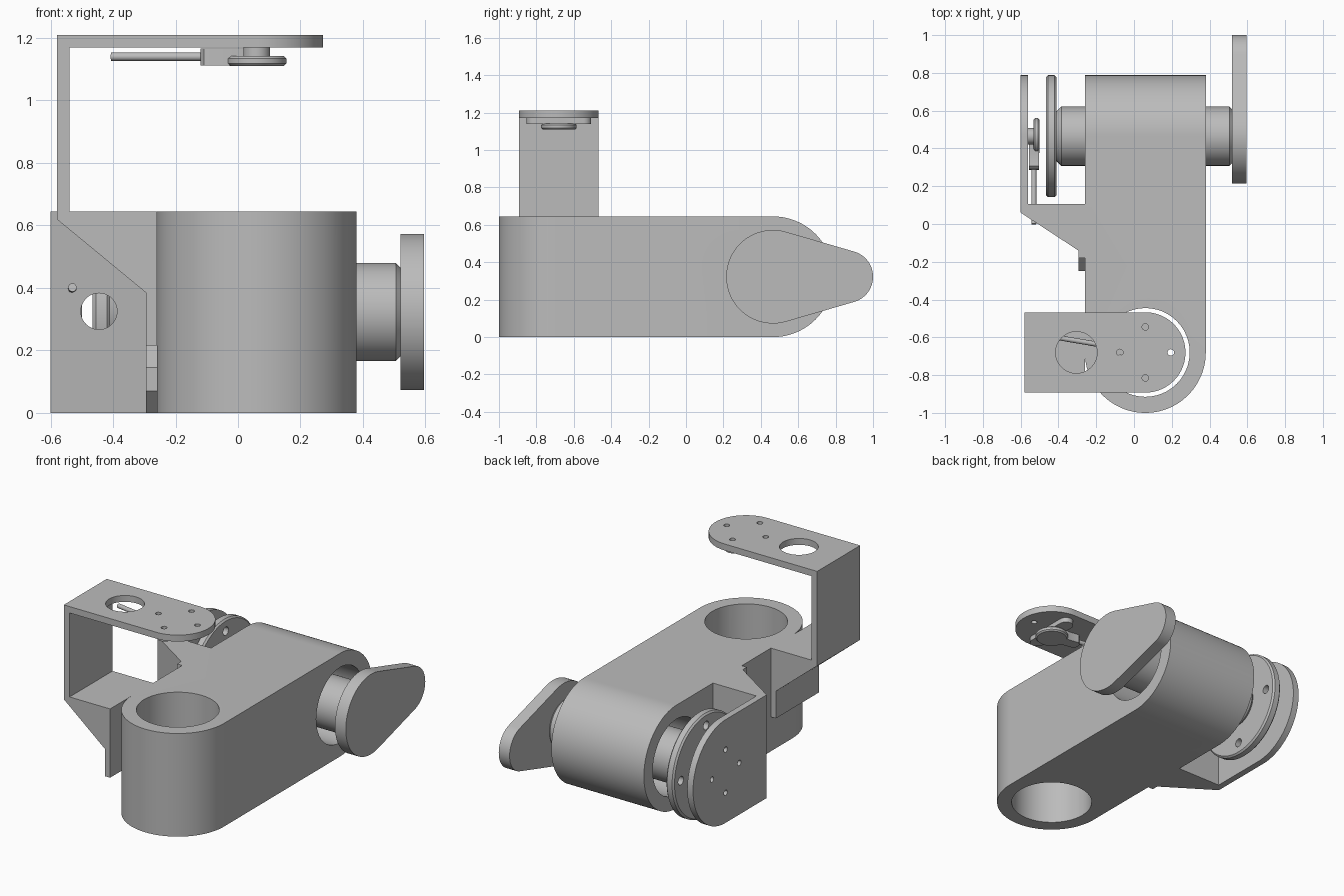
import bpy, bmesh, math
from mathutils import Vector

if "Cube" in bpy.data.objects:
    bpy.data.objects.remove(bpy.data.objects["Cube"], do_unlink=True)

grey = bpy.data.materials.new("machined_grey")
grey.use_nodes = True
colour = (0.5, 0.5, 0.5, 1)
grey.diffuse_color = colour
grey.node_tree.nodes["Principled BSDF"].inputs["Base Color"].default_value = colour

X, Y, Z = Vector((1, 0, 0)), Vector((0, 1, 0)), Vector((0, 0, 1))
ALONG_X, ALONG_Y, ALONG_Z = (Y, Z, X), (X, Z, Y), (X, Y, Z)
O = Vector((0, 0, 0))


def arc(cx, cy, r, start=0, end=360, n=64):
    """Points on an arc, in degrees; a full circle omits its repeated end."""
    count = n if end - start == 360 else n + 1
    angles = [math.radians(start + (end - start) * i / n) for i in range(count)]
    return [(cx + r * math.cos(a), cy + r * math.sin(a)) for a in angles]


def prism(name, pts, frame, lo, hi, origin=O, bevel=0):
    """Extrude a 2D profile along the third axis of a frame."""
    a, b, c = frame
    bm = bmesh.new()
    rings = [[bm.verts.new(origin + a * u + b * v + c * w) for u, v in pts]
             for w in (lo, hi)]
    caps = [bm.faces.new(ring) for ring in rings]
    for i in range(len(pts)):
        j = (i + 1) % len(pts)
        bm.faces.new((rings[0][i], rings[0][j], rings[1][j], rings[1][i]))
    bmesh.ops.recalc_face_normals(bm, faces=bm.faces)
    if bevel:
        edges = {e for cap in caps for e in cap.edges}
        bmesh.ops.bevel(bm, geom=list(edges), offset=bevel, segments=1, affect='EDGES')
    mesh = bpy.data.meshes.new(name)
    bm.to_mesh(mesh)
    bm.free()
    mesh.materials.append(grey)
    obj = bpy.data.objects.new(name, mesh)
    bpy.context.collection.objects.link(obj)
    return obj


def boolean(obj, tool, operation='DIFFERENCE'):
    bpy.context.view_layer.objects.active = obj
    mod = obj.modifiers.new("cut", 'BOOLEAN')
    mod.object, mod.operation, mod.solver = tool, operation, 'EXACT'
    bpy.ops.object.modifier_apply(modifier=mod.name)
    bpy.data.objects.remove(tool, do_unlink=True)


def drill(obj, u, v, r, frame, lo, hi):
    boolean(obj, prism("drill", arc(u, v, r, n=48), frame, lo, hi))


def four_holes(obj, u, v, pitch, r, frame, lo, hi):
    for hu, hv in arc(u, v, pitch, n=4):
        drill(obj, hu, hv, r, frame, lo, hi)


# joint centres: vertical bore (x, y) and horizontal bore (y, z)
VX, VY = 0.06, -0.68
HY, HZ, R = 0.465, 0.3225, 0.3225

# main body: two rounded outlines intersected, then bored
body = prism("body", arc(VX, VY, 0.32, 180, 360) + [(0.38, 0.9), (-0.26, 0.9)],
             ALONG_Z, 0, 0.645)
side = prism("side", arc(HY, HZ, R, -90, 90) + [(-1.2, 0.645), (-1.2, 0)],
             ALONG_X, -0.5, 0.5)
boolean(body, side, 'INTERSECT')
drill(body, VX, VY, 0.235, ALONG_Z, -0.1, 0.8)
drill(body, HY, HZ, 0.235, ALONG_X, -0.5, 0.5)

# shaft through the horizontal bore, with end lever and flange
prism("shaft", arc(HY, HZ, 0.157), ALONG_X, -0.41, 0.53, bevel=0.025)
tilt = math.degrees(math.acos((0.25 - 0.14) / 0.395))
prism("lever", arc(HY, HZ, 0.25, tilt, 360 - tilt) + arc(0.86, HZ, 0.14, -tilt, tilt),
      ALONG_X, 0.52, 0.595)
flange = prism("flange", arc(HY, HZ, R, n=96), ALONG_X, -0.465, -0.41, bevel=0.01)
four_holes(flange, HY, HZ, 0.25, 0.026, ALONG_X, -0.6, -0.3)

# upper bracket: strap, leg and gusset in one profile, with a rounded strap end
upper = prism("upper_bracket",
              [(0.4, 1.21), (-0.58, 1.21), (-0.58, 0.62), (-0.295, 0.385),
               (-0.295, 0.215), (-0.26, 0.215), (-0.26, 0.645), (-0.54, 0.645),
               (-0.54, 1.17), (0.4, 1.17)], ALONG_Y, -0.95, -0.4)
boolean(upper, prism("end", arc(VX, VY, 0.2125, -90, 90)
                     + [(-0.8, VY + 0.2125), (-0.8, VY - 0.2125)],
                     ALONG_Z, 0, 1.5), 'INTERSECT')
four_holes(upper, VX, VY, 0.135, 0.017, ALONG_Z, 1.1, 1.3)
drill(upper, -0.305, VY, 0.11, ALONG_Z, 1.1, 1.3)

# side bracket: round plate and web block
lower = prism("side_bracket",
              [(-0.6, 0.9), (-0.6, 0.06), (-0.295, -0.14), (-0.295, -0.18),
               (-0.26, -0.18), (-0.26, 0.105), (-0.56, 0.105), (-0.56, 0.9)],
              ALONG_Z, -0.1, 0.8)
boolean(lower, prism("end", arc(HY, HZ, R, -90, 90) + [(-0.5, 0.645), (-0.5, 0)],
                     ALONG_X, -0.8, 0), 'INTERSECT')
four_holes(lower, HY, HZ, 0.135, 0.017, ALONG_X, -0.7, -0.5)
drill(lower, -0.445, 0.325, 0.058, ALONG_Y, -0.4, 0.3)
prism("bracket_foot", [(-0.18, 0.215), (-0.25, 0.145), (-0.25, 0.07), (-0.18, 0)],
      ALONG_X, -0.295, -0.255)


def sensor(prefix, origin, arm, across, out):
    """Round sensor with a cross bar, a neck and a slanted rod."""
    prism(prefix + "_cross_bar", arc(0, 0.13, 0.043, 0, 180, 16)
          + arc(0, -0.13, 0.043, 180, 360, 16), (arm, across, out), 0, 0.03, origin)
    prism(prefix + "_disc", arc(0, 0, 0.095, n=48), (arm, across, out),
          0.028, 0.06, origin, bevel=0.008)
    along = (arm + across * 0.17).normalized()
    cross = (across - arm * 0.17).normalized()
    prism(prefix + "_neck", [(0, 0.07), (0.1, 0.035), (0.165, 0.035), (0.18, 0.015),
                             (0.18, -0.015), (0.165, -0.035), (0.1, -0.035), (0, -0.07)],
          (along, cross, out), 0.004, 0.058, origin)
    prism(prefix + "_rod", arc(0, 0.03, 0.0135, n=20), (cross, out, along),
          0.15, 0.472, origin)


sensor("upper_sensor", Vector((VX, VY, 1.17)), -X, Y, -Z)
sensor("side_sensor", Vector((-0.56, HY, HZ)), -Y, Z, X)

# smooth round walls, keep edges crisp
for obj in bpy.context.collection.objects:
    if obj.type == 'MESH':
        bpy.ops.object.select_all(action='DESELECT')
        obj.select_set(True)
        bpy.context.view_layer.objects.active = obj
        bpy.ops.object.shade_smooth_by_angle(angle=math.radians(30))
